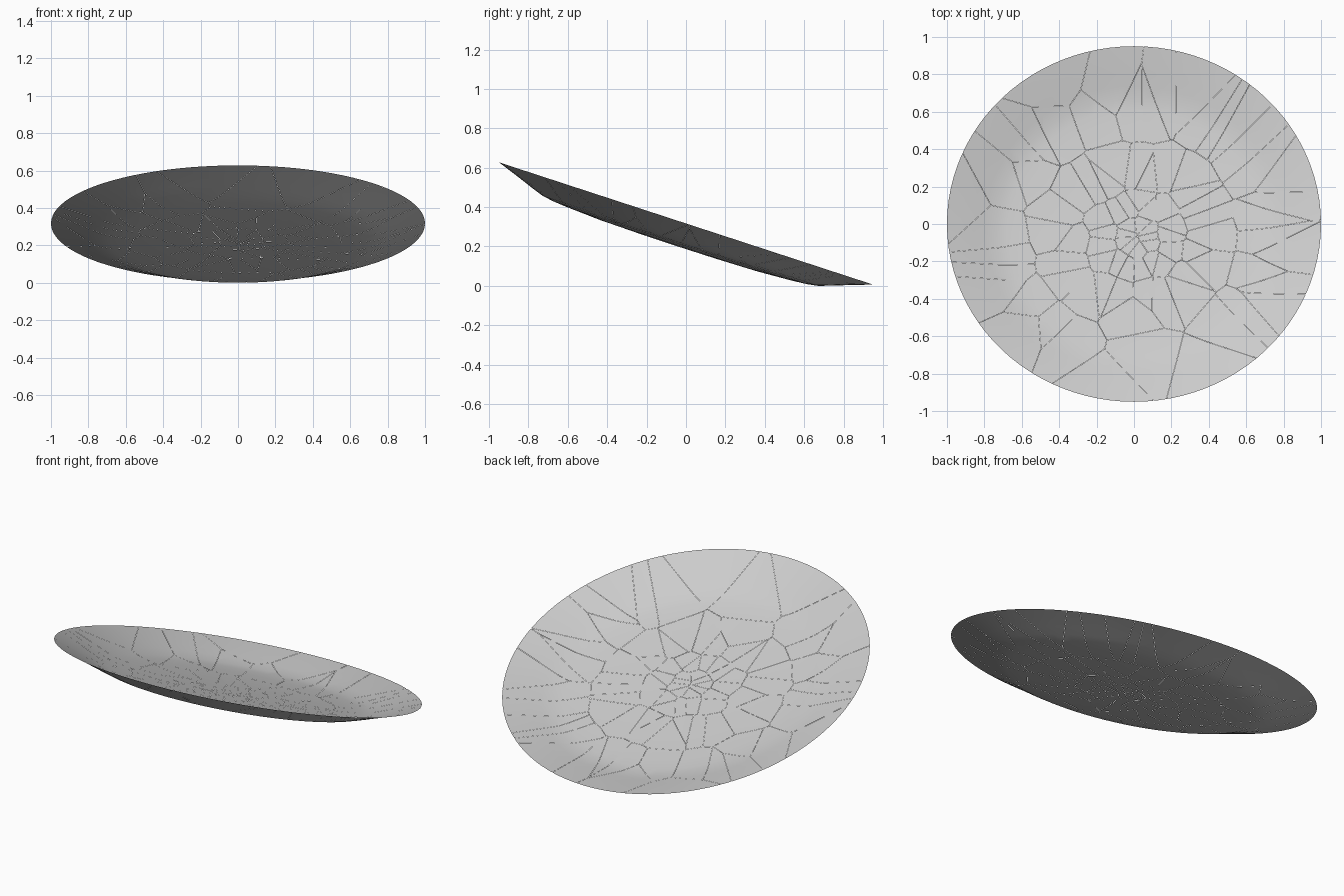
import bpy, bmesh, math, random
from mathutils import Vector, Matrix

if "Cube" in bpy.data.objects:
    bpy.data.objects.remove(bpy.data.objects["Cube"])

random.seed(4)
TILT = Matrix.Rotation(math.radians(-18.1), 4, 'X')
PROFILE = [(0.2, -0.123), (0.42, -0.119), (0.6, -0.109), (0.68, -0.102),
           (0.735, -0.093), (0.8, -0.071), (0.86, -0.049), (0.93, -0.024), (1.0, 0.0)]
SEGMENTS = 96
GAP = 0.0006


def make_dish():
    """Shallow thin dish, lathed from the profile."""
    bm = bmesh.new()
    centre = bm.verts.new((0, 0, -0.124))
    rings = []
    for r, z in PROFILE:
        rings.append([bm.verts.new((r * math.cos(a), r * math.sin(a), z))
                      for a in (2 * math.pi * i / SEGMENTS for i in range(SEGMENTS))])
    for i in range(SEGMENTS):
        j = (i + 1) % SEGMENTS
        bm.faces.new((centre, rings[0][i], rings[0][j]))
        for inner, outer in zip(rings, rings[1:]):
            bm.faces.new((inner[i], outer[i], outer[j], inner[j]))
    return bm


# Shard centres: rings around the point of impact, long splinters outside
big_shards = [Vector(p) for p in ((-0.45, 0.82), (-0.15, -0.88), (0.4, -0.8), (-0.95, 0.15))]
seeds = list(big_shards)
for radius, count, wobble in ((0.065, 9, 0.01), (0.18, 17, 0.03), (0.37, 27, 0.05), (0.74, 46, 0.05)):
    for i in range(count):
        a = 2 * math.pi * (i + random.uniform(-0.35, 0.35)) / count
        r = radius + random.uniform(-wobble, wobble)
        p = Vector((0.02 + r * math.cos(a), -0.03 + r * math.sin(a)))
        if all((p - b).length > 0.24 for b in big_shards):
            seeds.append(p)

# Cut one shard per centre and gather them
dish = make_dish()
shards = bpy.data.meshes.new("shattered_dish")
result = bmesh.new()
for s in seeds:
    piece = dish.copy()
    for n in sorted(seeds, key=lambda q: (q - s).length)[1:36]:
        d = (n - s).normalized()
        m = (n + s) / 2 - d * GAP
        bmesh.ops.bisect_plane(piece, geom=piece.verts[:] + piece.edges[:] + piece.faces[:],
                               dist=1e-6, plane_co=(m.x, m.y, 0), plane_no=(d.x, d.y, 0),
                               clear_outer=True)
    tmp = bpy.data.meshes.new("tmp")
    piece.to_mesh(tmp)
    piece.free()
    result.from_mesh(tmp)
    bpy.data.meshes.remove(tmp)
dish.free()

# Tilt and rest on the ground
bmesh.ops.transform(result, matrix=TILT, verts=result.verts)
low = min(v.co.z for v in result.verts)
bmesh.ops.translate(result, vec=(0, 0, -low), verts=result.verts)
result.to_mesh(shards)
result.free()

obj = bpy.data.objects.new("shattered_dish", shards)
bpy.context.collection.objects.link(obj)
bpy.context.view_layer.objects.active = obj
obj.select_set(True)
bpy.ops.object.shade_smooth_by_angle(angle=math.radians(30))
